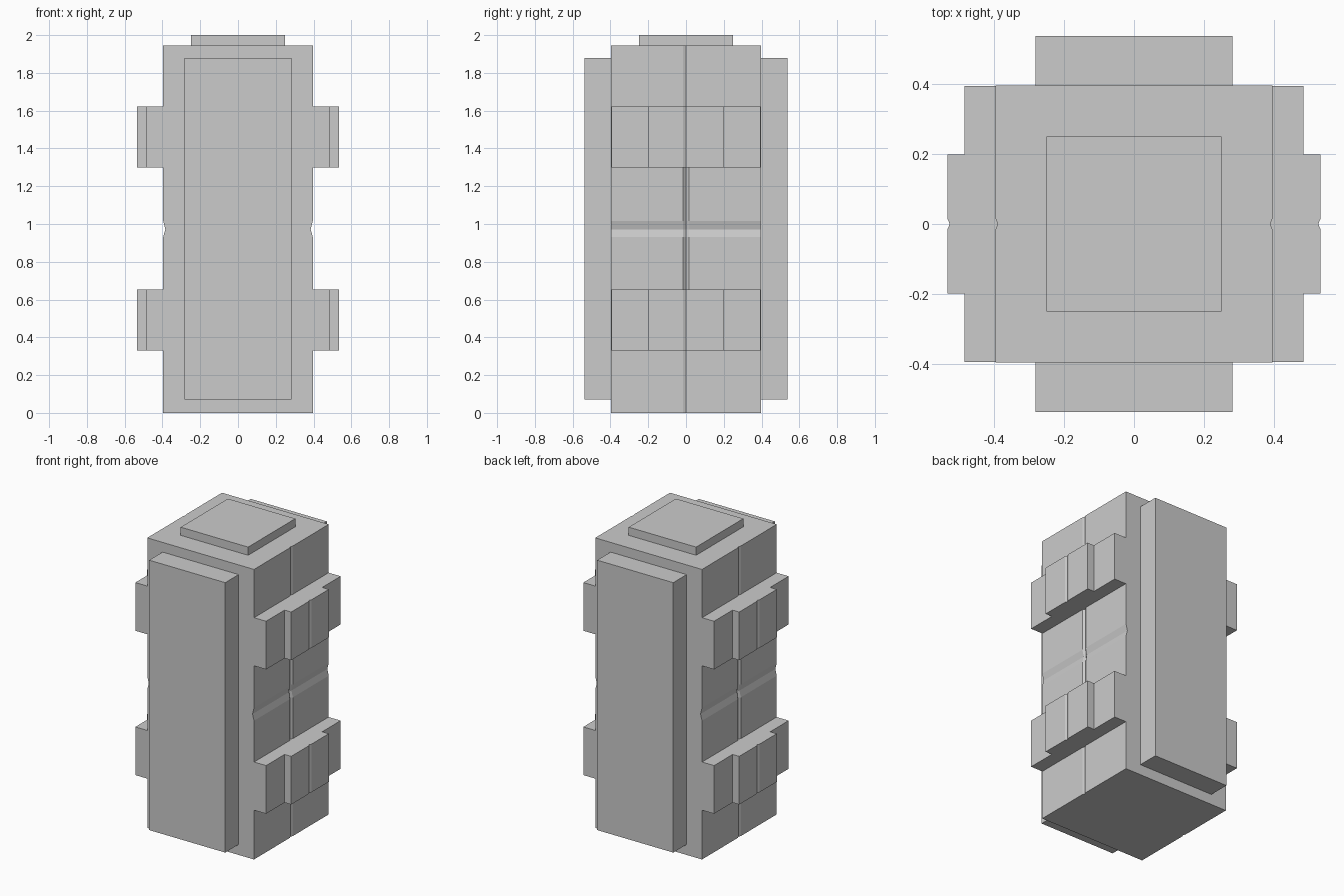
import bpy
import bmesh

default_cube = bpy.data.objects.get("Cube")
if default_cube:
    bpy.data.objects.remove(default_cube, do_unlink=True)

GREY = (0.6, 0.6, 0.6)
grey = bpy.data.materials.new("plain grey")
grey.use_nodes = True
grey.diffuse_color = (*GREY, 1)
grey.node_tree.nodes["Principled BSDF"].inputs["Base Color"].default_value = (*GREY, 1)


def section(hx, hy, notch=0.0, width=0.016):
    """Rectangle outline, with an optional V notch in the middle of each x side."""
    half = [(hx, -hy)]
    if notch:
        half += [(hx, -width), (hx - notch, 0), (hx, width)]
    half.append((hx, hy))
    return half + [(-x, -y) for x, y in half]


def loft(name, layers, y=0.0):
    """Join stacked outlines, given as (z, outline), into a closed solid."""
    bm = bmesh.new()
    rings = [[bm.verts.new((px, py + y, z)) for px, py in outline]
             for z, outline in layers]
    bm.faces.new(rings[0][::-1])
    bm.faces.new(rings[-1])
    for low, high in zip(rings, rings[1:]):
        for i in range(len(low)):
            j = (i + 1) % len(low)
            bm.faces.new((low[i], low[j], high[j], high[i]))
    bmesh.ops.recalc_face_normals(bm, faces=bm.faces)
    mesh = bpy.data.meshes.new(name)
    bm.to_mesh(mesh)
    bm.free()
    mesh.materials.append(grey)
    obj = bpy.data.objects.new(name, mesh)
    bpy.context.collection.objects.link(obj)
    return obj


# Body with an upright seam and a level groove on both sides;
# the seam is deeper between the bands
SIDE = 0.396
shallow = section(SIDE, SIDE, 0.006)
deep = section(SIDE, SIDE, 0.012)
groove = section(SIDE - 0.011, SIDE, 0.006)
loft("body", [(0, shallow), (0.45, shallow), (0.55, deep), (0.93, deep),
              (0.972, groove), (1.016, deep), (1.4, deep), (1.5, shallow),
              (1.945, shallow)])

# Raised square cap on top
cap = section(0.25, 0.25)
loft("top_cap", [(1.94, cap), (2.0, cap)])

# Thick panels on the front and back
panel = section(0.282, 0.08)
for name, side in (("front_panel", -1), ("back_panel", 1)):
    loft(name, [(0.07, panel), (1.88, panel)], y=side * 0.458)

# Stepped bands that stick out on both sides
band = section(0.485, SIDE - 0.001)
block = section(0.534, 0.199, 0.007)
for name, bottom in (("lower", 0.33), ("upper", 1.298)):
    top = bottom + 0.323
    loft(name + "_band", [(bottom, band), (top, band)])
    loft(name + "_band_blocks", [(bottom, block), (top, block)])
